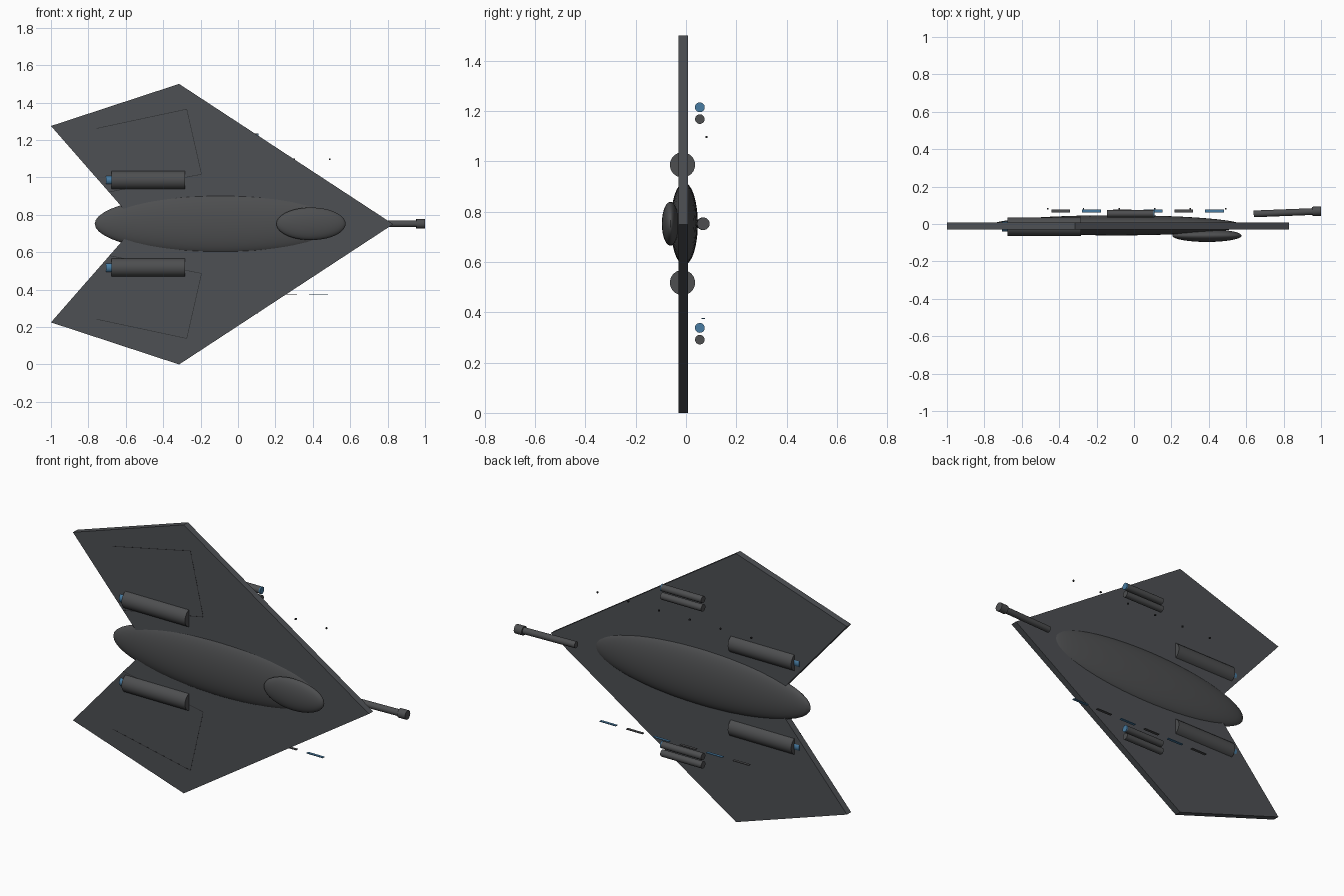
import bpy, bmesh, math
from mathutils import Vector

if "Cube" in bpy.data.objects:
    bpy.data.objects.remove(bpy.data.objects["Cube"])

MID = 0.752  # height of the symmetry line


def material(name, rgb):
    m = bpy.data.materials.new(name)
    m.diffuse_color = (*rgb, 1)
    m.use_nodes = True
    m.node_tree.nodes["Principled BSDF"].inputs["Base Color"].default_value = m.diffuse_color
    return m


WING = material("wing grey", (0.075, 0.080, 0.088))
BODY = material("body grey", (0.075, 0.077, 0.080))
BLUE = material("glow blue", (0.065, 0.20, 0.36))
DARK = material("panel line dark", (0.025, 0.026, 0.028))


def finish(name, bm, mat, smooth=False):
    bmesh.ops.recalc_face_normals(bm, faces=bm.faces)
    me = bpy.data.meshes.new(name)
    bm.to_mesh(me)
    bm.free()
    me.materials.append(mat)
    ob = bpy.data.objects.new(name, me)
    bpy.context.collection.objects.link(ob)
    if smooth:
        bpy.ops.object.select_all(action='DESELECT')
        ob.select_set(True)
        bpy.context.view_layer.objects.active = ob
        bpy.ops.object.shade_smooth_by_angle(angle=math.radians(35))
    return ob


def ellipsoid(name, centre, radii, mat):
    bm = bmesh.new()
    bmesh.ops.create_uvsphere(bm, u_segments=48, v_segments=24, radius=1)
    bmesh.ops.scale(bm, vec=radii, verts=bm.verts)
    bmesh.ops.translate(bm, vec=centre, verts=bm.verts)
    return finish(name, bm, mat, True)


def rod(name, a, b, r, mat):
    a, b = Vector(a), Vector(b)
    bm = bmesh.new()
    bmesh.ops.create_cone(bm, cap_ends=True, segments=32, radius1=r, radius2=r,
                          depth=(b - a).length)
    ob = finish(name, bm, mat, True)
    ob.location = (a + b) / 2
    ob.rotation_euler = (b - a).to_track_quat('Z', 'Y').to_euler()
    return ob


def bar(name, centre, size, mat, tilt=0):
    bm = bmesh.new()
    bmesh.ops.create_cube(bm, size=1)
    bmesh.ops.scale(bm, vec=size, verts=bm.verts)
    ob = finish(name, bm, mat)
    ob.location = centre
    ob.rotation_euler = (0, tilt, 0)
    return ob


# swept wing plate
outline = [(-1, 1.275), (-0.315, 1.5), (0.83, 0.75),
           (-0.315, 0), (-1, 0.225), (-0.54, 0.75)]
bm = bmesh.new()
face = bm.faces.new([bm.verts.new((x, -0.029, z)) for x, z in outline])
ext = bmesh.ops.extrude_face_region(bm, geom=[face])
bmesh.ops.translate(bm, vec=(0, 0.037, 0),
                    verts=[v for v in ext["geom"] if isinstance(v, bmesh.types.BMVert)])
bmesh.ops.triangulate(bm, faces=[f for f in bm.faces if len(f.verts) > 4])
finish("wing_plate", bm, WING)

# fuselage and canopy
ellipsoid("fuselage", (-0.094, -0.007, MID), (0.672, 0.054, 0.163), BODY)
ellipsoid("canopy", (0.39, -0.062, MID), (0.185, 0.034, 0.087), BODY)

# nose gun
rod("gun_barrel", (0.64, 0.054, MID), (0.97, 0.067, MID), 0.018, BODY)
rod("gun_muzzle", (0.953, 0.067, MID), (1.0, 0.069, MID), 0.025, BODY)

for side, s in (("upper", 1), ("lower", -1)):
    # engines
    z = MID + s * 0.234
    rod(side + "_engine", (-0.675, -0.014, z), (-0.283, -0.014, z), 0.05, BODY)
    rod(side + "_engine_nozzle", (-0.706, -0.014, z), (-0.67, -0.014, z), 0.027, BLUE)

    # panel lines on the front of the wing
    pts = [(-0.756, 0.51), (-0.274, 0.613), (-0.195, 0.265), (-0.69, 0.17)]
    for i, (p, q) in enumerate(zip(pts, pts[1:])):
        dx, dz = q[0] - p[0], s * (q[1] - p[1])
        bar(f"{side}_panel_line_{i}",
            ((p[0] + q[0]) / 2, -0.028, MID + s * (p[1] + q[1]) / 2),
            (math.hypot(dx, dz), 0.003, 0.003), DARK, -math.atan2(dz, dx))

# twin tube launchers on the back, blue-tipped tube above the plain one
for side, z in (("upper", 1.168), ("lower", 0.291)):
    rod(side + "_launcher_plain", (-0.145, 0.055, z), (0.108, 0.055, z), 0.019, BODY)
    rod(side + "_launcher_tipped", (-0.145, 0.055, z + 0.047),
        (0.104, 0.055, z + 0.047), 0.019, BODY)
    rod(side + "_launcher_tip", (0.103, 0.055, z + 0.047),
        (0.11, 0.055, z + 0.047), 0.0195, BLUE)

# row of marker strips and row of studs floating behind the wing
for i in range(6):
    bar(f"marker_strip_{i}", (-0.392 + i * 0.1645, 0.069, 0.376),
        (0.1, 0.015, 0.004), BLUE if i % 2 else BODY)
    bar(f"stud_{i}", (-0.46 + i * 0.19, 0.081, 1.096), (0.008, 0.008, 0.008), DARK)
